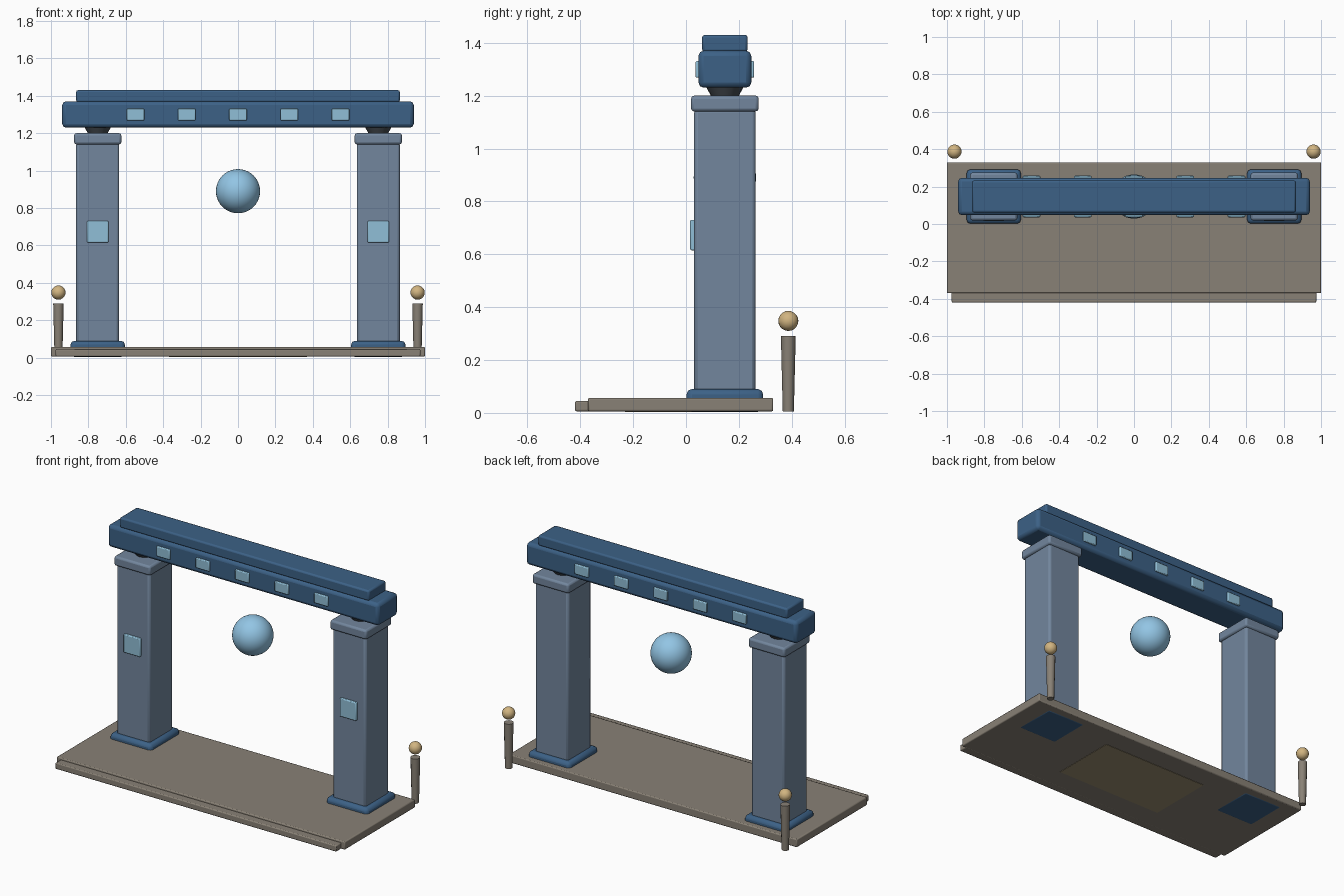
import bpy
from math import radians

if "Cube" in bpy.data.objects:
    bpy.data.objects.remove(bpy.data.objects["Cube"])


def mat(name, rgb):
    m = bpy.data.materials.new(name)
    m.diffuse_color = (*rgb, 1)
    m.use_nodes = True
    m.node_tree.nodes["Principled BSDF"].inputs["Base Color"].default_value = m.diffuse_color
    return m


NAVY = mat("navy", (0.045, 0.12, 0.24))
SLATE = mat("slate_blue", (0.17, 0.24, 0.34))
DARK = mat("dark_grey", (0.06, 0.07, 0.08))
STONE = mat("stone", (0.25, 0.22, 0.18))
SAND = mat("sand", (0.33, 0.27, 0.16))
GLASS = mat("pale_blue", (0.28, 0.52, 0.68))
GLOW = mat("sky_blue", (0.29, 0.56, 0.78))
GOLD = mat("gold", (0.64, 0.46, 0.22))
YC = 0.147  # depth centre of the gate


def finish(name, material):
    o = bpy.context.object
    o.name = name
    o.data.materials.append(material)
    bpy.ops.object.shade_smooth_by_angle(angle=radians(35))
    return o


def box(name, x, y, z, material, bevel=0.0, segments=2):
    """Box from (min, max) ranges, with optional rounded edges."""
    r = (x, y, z)
    bpy.ops.mesh.primitive_cube_add(size=1, location=[(a + b) / 2 for a, b in r])
    o = bpy.context.object
    o.scale = [b - a for a, b in r]
    bpy.ops.object.transform_apply(location=False, rotation=False, scale=True)
    if bevel:
        m = o.modifiers.new("bevel", 'BEVEL')
        m.width, m.segments = bevel, segments
    return finish(name, material)


def cone(name, loc, r1, r2, depth, sides, material):
    bpy.ops.mesh.primitive_cone_add(vertices=sides, radius1=r1, radius2=r2, depth=depth, location=loc)
    return finish(name, material)


def ball(name, loc, radius, seg, material):
    bpy.ops.mesh.primitive_uv_sphere_add(segments=seg, ring_count=seg // 2, radius=radius, location=loc)
    return finish(name, material)


# Platform, front step and the inlay under the floor
box("platform", (-1, 1), (-0.37, 0.33), (0.006, 0.057), STONE, 0.006)
box("front_step", (-0.975, 0.975), (-0.42, -0.36), (0.006, 0.045), STONE, 0.006)
box("floor_inlay", (-0.37, 0.37), (-0.23, 0.19), (0.004, 0.03), SAND)

for s, side in ((-1, "left"), (1, "right")):
    cx = s * 0.75

    # Pillar: plinth, shaft, cap, neck and front panel
    box(side + "_plinth", (cx - 0.145, cx + 0.145), (YC - 0.145, YC + 0.145),
        (0.004, 0.09), NAVY, 0.02)
    box(side + "_pillar", (cx - 0.115, cx + 0.115), (YC - 0.116, YC + 0.116),
        (0.06, 1.15), SLATE, 0.014)
    box(side + "_pillar_cap", (cx - 0.126, cx + 0.126), (YC - 0.128, YC + 0.128),
        (1.14, 1.2), SLATE, 0.012)
    cone(side + "_neck", (cx, YC, 1.22), 0.05, 0.078, 0.05, 16, DARK)
    box(side + "_pillar_panel", (cx - 0.057, cx + 0.057), (0.016, 0.045),
        (0.615, 0.73), GLASS, 0.005)

    # Lamp post behind the platform
    cone(side + "_lamp_post", (s * 0.96, 0.387, 0.148), 0.021, 0.028, 0.284, 12, STONE)
    ball(side + "_lamp_ball", (s * 0.96, 0.387, 0.348), 0.038, 20, GOLD)

# Lintel with its top slab
box("lintel", (-0.94, 0.94), (YC - 0.1, YC + 0.1), (1.23, 1.37), NAVY, 0.02)
box("lintel_top", (-0.865, 0.865), (YC - 0.086, YC + 0.086), (1.365, 1.43), NAVY, 0.01)

# Small windows through both faces of the lintel
for i in range(5):
    x = (i - 2) * 0.274
    for y in (YC - 0.1, YC + 0.1):
        box("lintel_window", (x - 0.047, x + 0.047), (y - 0.011, y + 0.011),
            (1.268, 1.331), GLASS, 0.005)

# Floating orb in the opening
ball("orb", (0, YC, 0.89), 0.118, 40, GLOW)
